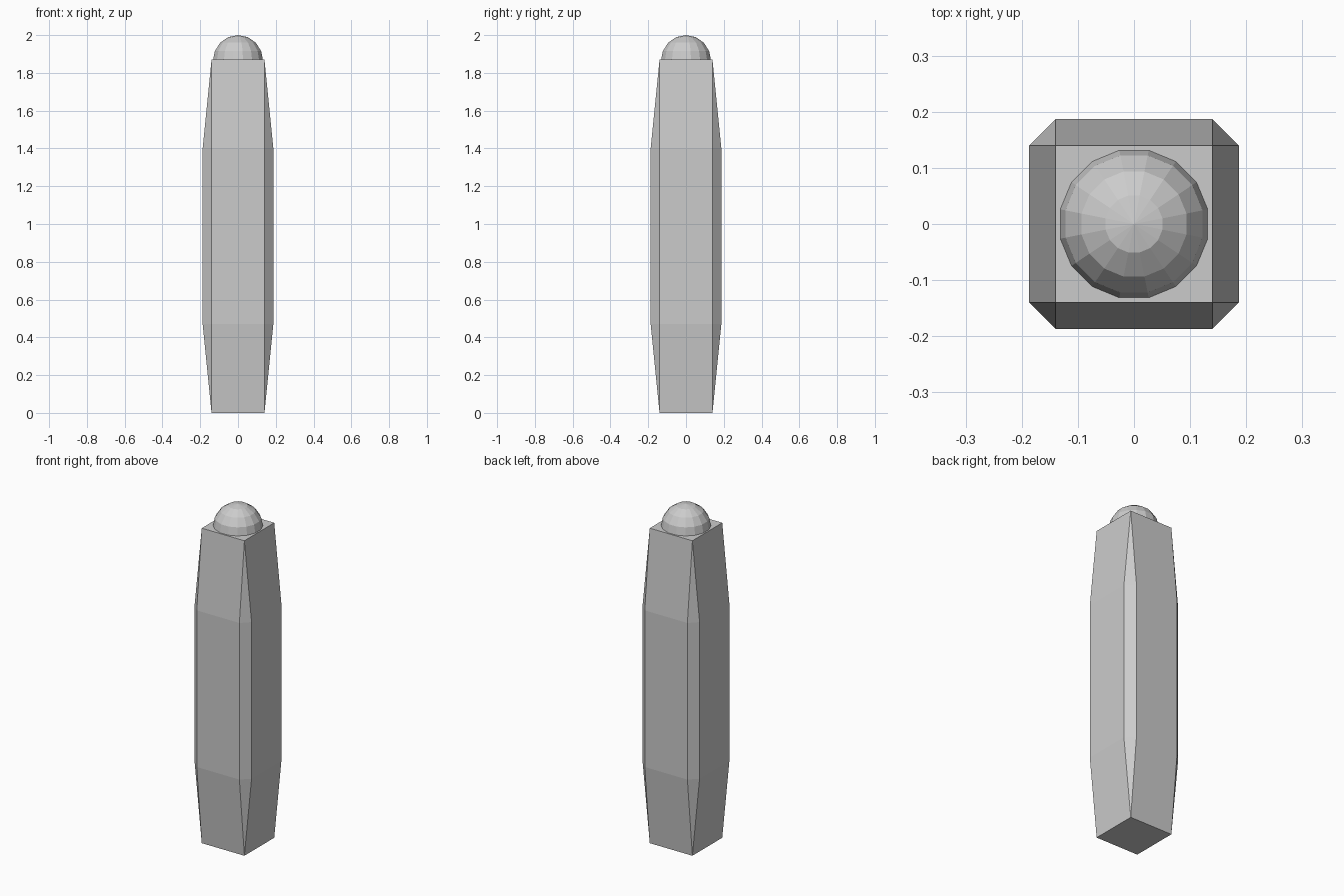
import bpy, bmesh
from math import pi
from mathutils import Matrix

if "Cube" in bpy.data.objects:
    bpy.data.objects.remove(bpy.data.objects["Cube"])

S, W = 0.14, 0.187              # half width of square ends / of wide middle
LEVELS = (0.0, 0.47, 1.40, 1.87)
DOME_R = 0.135


def finish(bm, name):
    bmesh.ops.recalc_face_normals(bm, faces=bm.faces)
    mesh = bpy.data.meshes.new(name)
    bm.to_mesh(mesh)
    bm.free()
    obj = bpy.data.objects.new(name, mesh)
    bpy.context.collection.objects.link(obj)
    return obj


# Post: square ends swelling to a chamfered middle
bm = bmesh.new()
octagon = [(S, -W), (W, -S), (W, S), (S, W), (-S, W), (-W, S), (-W, -S), (-S, -W)]
square = [(S, -S), (S, S), (-S, S), (-S, -S)]


def ring(points, z):
    return [bm.verts.new((x, y, z)) for x, y in points]


bottom, low, high, top = (ring(p, z) for p, z in
                          zip((square, octagon, octagon, square), LEVELS))
bm.faces.new(bottom[::-1])
bm.faces.new(top)
for i in range(8):
    j = (i + 1) % 8
    bm.faces.new((low[i], low[j], high[j], high[i]))
for end, mid in ((bottom, low), (top, high)):
    for c in range(4):
        a, b, n = mid[2 * c], mid[2 * c + 1], mid[(2 * c + 2) % 8]
        bm.faces.new((end[c], a, b))                       # corner facet
        bm.faces.new((end[c], b, n, end[(c + 1) % 4]))     # tapered side
finish(bm, "post_body")

# Dome: upper half of a low-poly sphere, turned half a segment
bm = bmesh.new()
bmesh.ops.create_uvsphere(bm, u_segments=16, v_segments=8, radius=DOME_R,
                          matrix=Matrix.Rotation(pi / 16, 4, 'Z'))
bmesh.ops.delete(bm, geom=[v for v in bm.verts if v.co.z < -0.001], context='VERTS')
dome = finish(bm, "dome_cap")
dome.location.z = 2.0 - DOME_R
